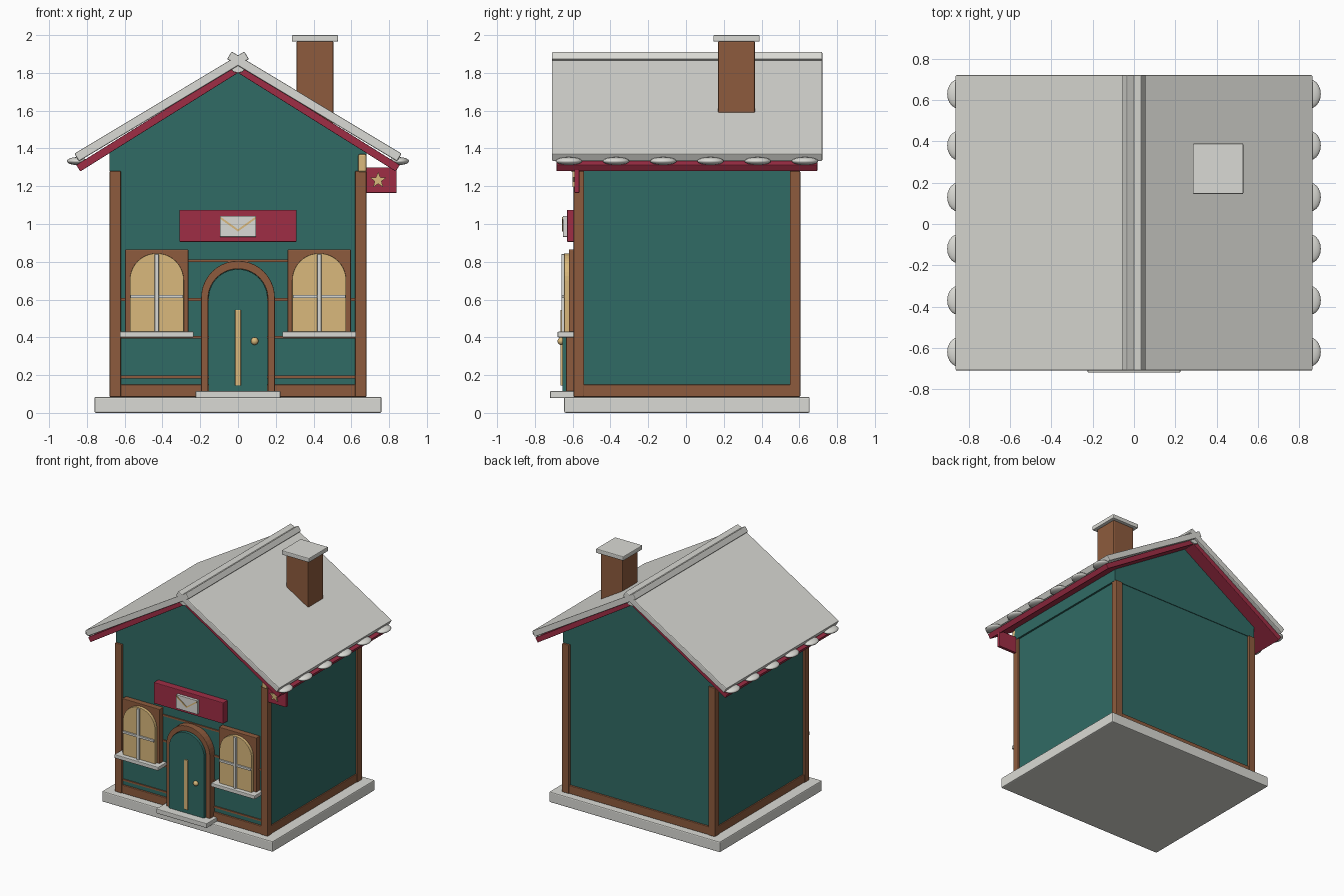
import bpy, bmesh, math
from math import sin, cos, pi, radians

cube = bpy.data.objects.get("Cube")
if cube:
    bpy.data.objects.remove(cube, do_unlink=True)


def material(name, r, g, b):
    m = bpy.data.materials.new(name)
    m.use_nodes = True
    m.diffuse_color = (r, g, b, 1)
    m.node_tree.nodes["Principled BSDF"].inputs["Base Color"].default_value = (r, g, b, 1)
    return m


teal = material("teal paint", 0.030, 0.147, 0.130)
brown = material("brown wood", 0.270, 0.105, 0.047)
red = material("crimson paint", 0.345, 0.027, 0.060)
snow = material("snow grey", 0.70, 0.70, 0.66)
gold = material("warm gold", 0.70, 0.485, 0.200)


def finish(bm, name, mat, bevel=0.0):
    bmesh.ops.recalc_face_normals(bm, faces=bm.faces)
    me = bpy.data.meshes.new(name)
    bm.to_mesh(me)
    bm.free()
    me.materials.append(mat)
    ob = bpy.data.objects.new(name, me)
    bpy.context.collection.objects.link(ob)
    if bevel:
        mod = ob.modifiers.new("soft edges", 'BEVEL')
        mod.width = bevel
        mod.segments = 2
        mod.limit_method = 'ANGLE'
        mod.angle_limit = radians(40)
    return ob


def prism(name, pts, y0, y1, mat, bevel=0.0):
    """Extrude an (x, z) outline from y0 to y1."""
    bm = bmesh.new()
    face = bm.faces.new([bm.verts.new((x, y0, z)) for x, z in pts])
    ext = bmesh.ops.extrude_face_region(bm, geom=[face])
    bmesh.ops.translate(bm, vec=(0, y1 - y0, 0),
                        verts=[v for v in ext["geom"] if isinstance(v, bmesh.types.BMVert)])
    return finish(bm, name, mat, bevel)


def box(name, x0, x1, y0, y1, z0, z1, mat, bevel=0.004):
    return prism(name, [(x0, z0), (x1, z0), (x1, z1), (x0, z1)], y0, y1, mat, bevel)


def ball(name, centre, size, mat):
    bm = bmesh.new()
    bmesh.ops.create_uvsphere(bm, u_segments=20, v_segments=12, radius=1)
    bmesh.ops.scale(bm, vec=size, verts=bm.verts)
    bmesh.ops.translate(bm, vec=centre, verts=bm.verts)
    for f in bm.faces:
        f.smooth = True
    return finish(bm, name, mat)


def arch(cx, half, z0, top, n=20):
    """Round-topped outline, from the right foot over to the left foot."""
    spring = top - half
    curve = [(cx + half * cos(pi * i / n), spring + half * sin(pi * i / n)) for i in range(n + 1)]
    return [(cx + half, z0)] + curve + [(cx - half, z0)]


# Base, step and walls
box("base_slab", -0.76, 0.76, -0.645, 0.655, 0, 0.085, snow, 0.008)
box("door_step", -0.225, 0.225, -0.72, -0.58, 0.078, 0.115, snow, 0.005)
box("walls", -0.665, 0.665, -0.575, 0.585, 0.08, 1.29, teal, 0)
prism("gable", [(-0.68, 1.28), (0.68, 1.28), (0.68, 1.385), (0, 1.81), (-0.68, 1.385)],
      -0.58, 0.59, teal)

# Corner posts and bottom beams
for sx, side in ((-1, "right"), (1, "left")):
    xa, xb = sorted((sx * 0.62, sx * 0.68))
    box("front_post_" + side, xa, xb, -0.595, -0.54, 0.085, 1.28, brown)
    box("back_post_" + side, xa, xb, 0.55, 0.605, 0.085, 1.28, brown)
    xa, xb = sorted((sx * 0.64, sx * 0.675))
    box("side_beam_" + side, xa, xb, -0.55, 0.56, 0.085, 0.15, brown)
box("front_beam", -0.63, 0.63, -0.59, -0.56, 0.085, 0.15, brown)
box("back_beam", -0.63, 0.63, 0.57, 0.6, 0.085, 0.15, brown)

# Thin siding strips across the front
for z in (0.19, 0.4, 0.6, 0.806):
    w = 0.62 if z < 0.8 else 0.27
    box("siding_strip", -w, w, -0.583, -0.57, z - 0.007, z + 0.007, brown, 0)


# Roof slabs: each runs past the ridge and meets its mirror twin
def roof_slab(name, apex, angle, x_low, past, thick, y0, y1, mat, bevel):
    a = radians(angle)
    nx, nz = thick * sin(a), thick * cos(a)
    hi = (-past, apex + past * math.tan(a))
    lo = (x_low, apex - x_low * math.tan(a))
    outline = [lo, (lo[0] + nx, lo[1] + nz), (hi[0] + nx, hi[1] + nz), hi]
    for sx, side in ((-1, "right"), (1, "left")):
        prism(name + "_" + side, [(sx * x, z) for x, z in outline], y0, y1, mat, bevel)


roof_slab("roof_board", 1.80, 32, 0.835, 0.012, 0.04, -0.685, 0.695, red, 0.003)
roof_slab("roof_snow", 1.838, 31, 0.842, 0.058, 0.047, -0.71, 0.722, snow, 0.006)
prism("ridge_beam", [(0.038 * cos(pi * i / 4), 1.825 + 0.026 * sin(pi * i / 4)) for i in range(8)],
      -0.695, 0.705, snow, 0.004)

# Snow mounds along the eaves
for sx in (-1, 1):
    for i in range(6):
        ball("eave_snow", (sx * 0.852, -0.62 + 0.25 * i, 1.333), (0.053, 0.07, 0.021), snow)

# Chimney
box("chimney", 0.31, 0.505, 0.17, 0.365, 1.5, 1.97, brown, 0.008)
box("chimney_cap", 0.285, 0.53, 0.145, 0.39, 1.965, 2.0, snow, 0.006)

# Windows
for cx, side in ((-0.43, "right"), (0.43, "left")):
    box("window_frame_" + side, cx - 0.167, cx + 0.167, -0.62, -0.57, 0.41, 0.865, brown)
    prism("window_pane_" + side, arch(cx, 0.143, 0.425, 0.845), -0.645, -0.6, gold, 0.003)
    box("window_bar_tall_" + side, cx - 0.011, cx + 0.011, -0.66, -0.63, 0.43, 0.84, snow, 0.002)
    box("window_bar_wide_" + side, cx - 0.14, cx + 0.14, -0.658, -0.63, 0.607, 0.624, snow, 0.002)
    box("window_sill_" + side, cx - 0.195, cx + 0.195, -0.68, -0.57, 0.4, 0.43, snow, 0.005)

# Door
prism("door_frame", arch(0, 0.195, 0.09, 0.805) + arch(0, 0.158, 0.09, 0.762)[::-1],
      -0.635, -0.57, brown, 0.004)
prism("door_panel", arch(0, 0.157, 0.1, 0.761), -0.655, -0.57, teal, 0.003)
box("door_inlay", -0.015, 0.015, -0.664, -0.65, 0.145, 0.545, gold, 0.002)
ball("door_knob", (0.088, -0.662, 0.38), (0.02, 0.018, 0.02), gold)

# Board above the door with an envelope
box("front_board", -0.31, 0.31, -0.63, -0.57, 0.905, 1.075, red, 0.005)
box("envelope", -0.095, 0.095, -0.652, -0.62, 0.932, 1.042, snow, 0.002)
prism("envelope_fold", [(-0.092, 1.038), (0, 0.972), (0.092, 1.038),
                        (0.092, 1.026), (0, 0.96), (-0.092, 1.026)], -0.657, -0.65, gold)

# Hanging side sign with a star
box("sign_bracket", 0.635, 0.68, -0.61, -0.565, 1.275, 1.37, gold, 0.01)
box("side_sign", 0.67, 0.84, -0.59, -0.565, 1.165, 1.3, red, 0.003)
radii = (0.045, 0.019)
prism("sign_star", [(0.742 + radii[i % 2] * sin(pi * i / 5), 1.232 + radii[i % 2] * cos(pi * i / 5))
                    for i in range(10)], -0.6, -0.585, gold)
